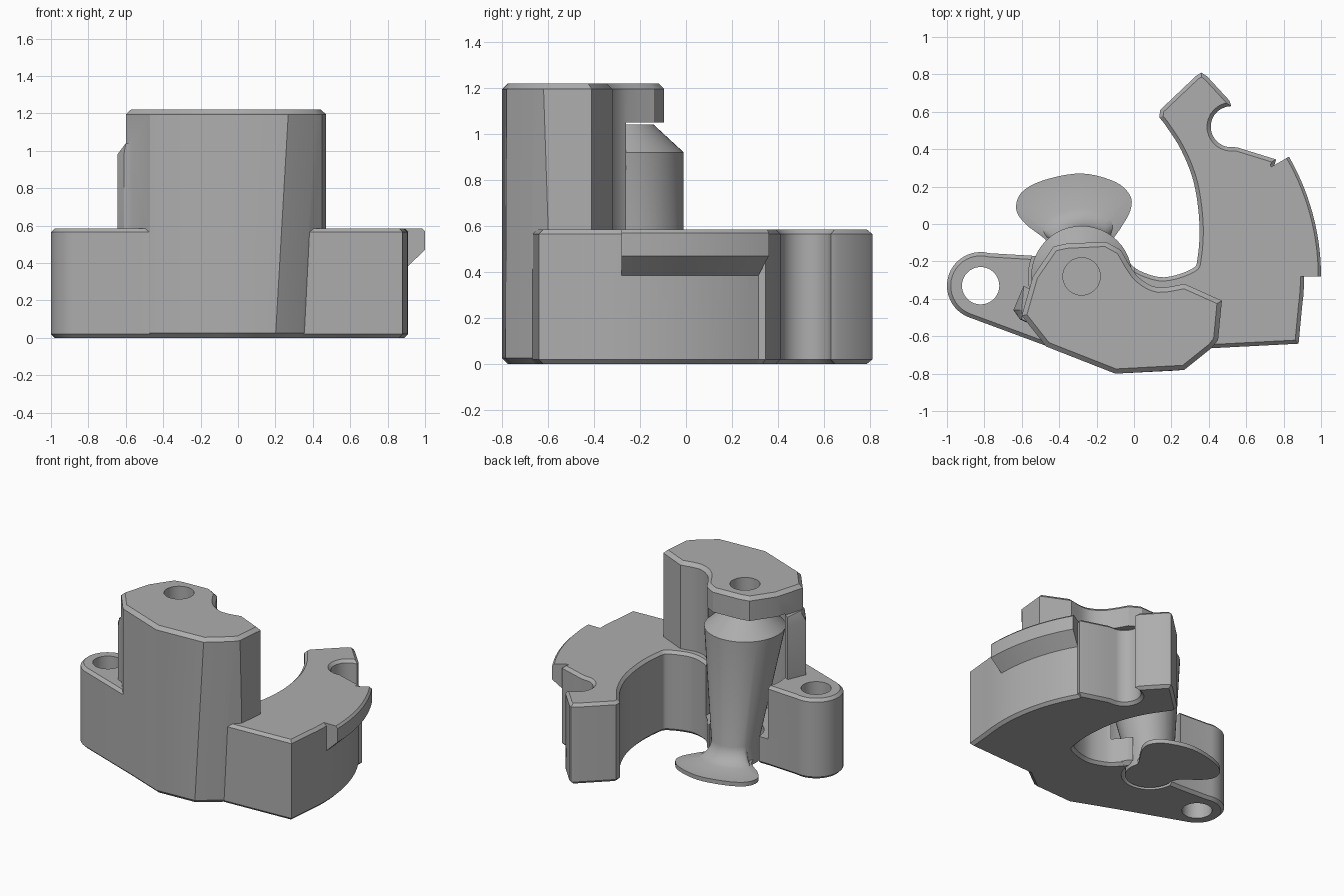
import bpy, bmesh, math
from mathutils import Vector

if "Cube" in bpy.data.objects:
    bpy.data.objects.remove(bpy.data.objects["Cube"])

grey = bpy.data.materials.new("plain grey")
grey.use_nodes = True
COLOR = (0.42, 0.42, 0.42, 1)
grey.diffuse_color = COLOR
grey.node_tree.nodes["Principled BSDF"].inputs["Base Color"].default_value = COLOR

AXIS = (-0.28, -0.28)      # rotor axis
POST = (-0.82, -0.33)      # round lug


def arc(center, r, a0, a1, n):
    pts = []
    for i in range(n + 1):
        a = math.radians(a0 + (a1 - a0) * i / n)
        pts.append((center[0] + r * math.cos(a), center[1] + r * math.sin(a)))
    return pts


def smooth_path(pts, steps=5):
    """Catmull-Rom curve through open points."""
    p = [Vector(q) for q in [pts[0]] + pts + [pts[-1]]]
    out = []
    for i in range(1, len(p) - 2):
        a, b, c, d = p[i - 1:i + 3]
        for k in range(steps):
            t = k / steps
            out.append(tuple(0.5 * (2 * b + (c - a) * t + (2 * a - 5 * b + 4 * c - d) * t * t
                                    + (3 * b - a - 3 * c + d) * t ** 3)))
    return out + [tuple(pts[-1])]


def loft(name, rings, bevel=0):
    """Skin a list of (outline, height) rings and cap both ends."""
    bm = bmesh.new()
    rows = [[bm.verts.new((x, y, z)) for x, y in pts] for pts, z in rings]
    n = len(rows[0])
    for lo, hi in zip(rows, rows[1:]):
        for i in range(n):
            j = (i + 1) % n
            bm.faces.new((lo[i], lo[j], hi[j], hi[i]))
    caps = [bm.faces.new(rows[0][::-1]), bm.faces.new(rows[-1])]
    bmesh.ops.recalc_face_normals(bm, faces=bm.faces)
    if bevel:
        edges = list({e for f in caps for e in f.edges})
        bmesh.ops.bevel(bm, geom=edges, offset=bevel, offset_type='OFFSET',
                        segments=1, profile=0.5, affect='EDGES')
    me = bpy.data.meshes.new(name)
    bm.to_mesh(me)
    bm.free()
    me.materials.append(grey)
    ob = bpy.data.objects.new(name, me)
    bpy.context.collection.objects.link(ob)
    return ob


def prism(name, pts, z0, z1, bevel=0):
    return loft(name, [(pts, z0), (pts, z1)], bevel)


def combine(ob, tool, operation):
    mod = ob.modifiers.new("join", 'BOOLEAN')
    mod.operation, mod.solver, mod.object = operation, 'EXACT', tool
    bpy.context.view_layer.objects.active = ob
    bpy.ops.object.modifier_apply(modifier=mod.name)
    bpy.data.objects.remove(tool)


# Base: lug, front edge, outer rim, hooked arm, concave inner edge
base_outline = (
    arc(POST, 0.18, 75, 248, 20)
    + [(-0.42, -0.67), (0, -0.6), (0.3, -0.67), (0.88, -0.64)]
    + arc(AXIS, 1.19, -8, 30, 14)
    + [(0.76, 0.345), (0.55, 0.41)]
    + arc((0.52, 0.52), 0.11, -100, -270, 12)
    + [(0.51, 0.66), (0.39, 0.79), (0.36, 0.81), (0.33, 0.79), (0.14, 0.61), (0.135, 0.57)]
    + smooth_path([(0.16, 0.54), (0.25, 0.4), (0.32, 0.22), (0.35, 0), (0.34, -0.18),
                   (0.31, -0.24), (0.16, -0.285), (0.03, -0.25), (-0.03, -0.2)])
    + [(-0.06, -0.17), (-0.54, -0.17)])
body = prism("body", base_outline, 0, 0.585, 0.02)

# Tower with a slanted front corner
back = [(-0.6, -0.49), (-0.54, -0.28), (-0.43, -0.12), (-0.36, -0.105), (-0.15, -0.095),
        (-0.07, -0.14)]
back += smooth_path([(-0.03, -0.21), (0.03, -0.29), (0.13, -0.34), (0.27, -0.32)], 4)
back += [(0.47, -0.41)]
front_left = [(-0.1, -0.8), (-0.47, -0.655)]
low = back + [(0.45, -0.58), (0.34, -0.68), (0.2, -0.785)] + front_left
high = back + [(0.45, -0.62), (0.42, -0.66), (0.27, -0.78)] + front_left
combine(body, loft("tower", [(low, 0), (high, 1.22)], 0.025), 'UNION')

# Side ear of the tower
ear = [(-0.645, -0.46), (-0.59, -0.33), (-0.53, -0.36), (-0.52, -0.55), (-0.61, -0.51)]
ear_top = [(max(x, -0.6), y) for x, y in ear]
combine(body, loft("ear", [(ear, 0.5), (ear, 0.98), (ear_top, 1.04)]), 'UNION')

# Tooth on the outer rim, sloped below
inner = arc(AXIS, 1.12, 30, 0, 14)
rim = [(arc(AXIS, r, 0, 30, 14) + inner, z)
       for r, z in ((1.185, 0.38), (1.28, 0.47), (1.28, 0.57), (1.265, 0.585))]
combine(body, loft("tooth", rim), 'UNION')

# Rotor pocket, its open back, the floor opening and the two holes
cuts = [(arc(AXIS, 0.285, 0, 354, 59), 0.2, 1.05),
        ([(-0.54, -0.29), (0.003, -0.29), (0.003, 0.1), (-0.54, 0.1)], 0.2, 1.05),
        (arc((-0.28, -0.17), 0.19, 0, 350, 35), -0.1, 0.3),
        (arc(AXIS, 0.1, 0, 350, 35), 1, 1.4),
        (arc(POST, 0.1, 0, 350, 35), -0.1, 0.8)]
for pts, z0, z1 in cuts:
    combine(body, prism("cutter", pts, z0, z1), 'DIFFERENCE')

# Rotor: offset stem widening into a conical head
stem = [(0, -0.17, 0.165), (0.14, -0.17, 0.16), (0.92, -0.28, 0.27), (1.04, -0.28, 0.14)]
rotor = loft("rotor", [(arc((-0.28, y), r, 0, 352.5, 47), z) for z, y, r in stem])

# Foot paddle with a fillet rising into the stem
paddle = smooth_path([(-0.28, -0.3), (-0.16, -0.24), (-0.12, -0.1), (-0.07, -0.02), (-0.02, 0.07),
                      (-0.02, 0.15), (-0.1, 0.225), (-0.28, 0.27), (-0.48, 0.235), (-0.6, 0.17),
                      (-0.63, 0.08), (-0.58, 0), (-0.46, -0.1), (-0.41, -0.24), (-0.28, -0.3)])[:-1]


def toward_stem(t):
    c = Vector((-0.28, -0.17))
    out = []
    for p in paddle:
        d = Vector(p) - c
        goal = c + d.normalized() * 0.155
        out.append(tuple(Vector(p).lerp(goal, t)))
    return out


paddle_rings = [(paddle, 0), (paddle, 0.03)]
paddle_rings += [(toward_stem(t), z) for t, z in ((0.65, 0.035), (0.82, 0.06), (0.94, 0.1), (1, 0.16))]
combine(rotor, loft("paddle", paddle_rings), 'UNION')

for ob in (body, rotor):
    bpy.ops.object.select_all(action='DESELECT')
    ob.select_set(True)
    bpy.context.view_layer.objects.active = ob
    bpy.ops.object.shade_smooth_by_angle(angle=math.radians(28))
